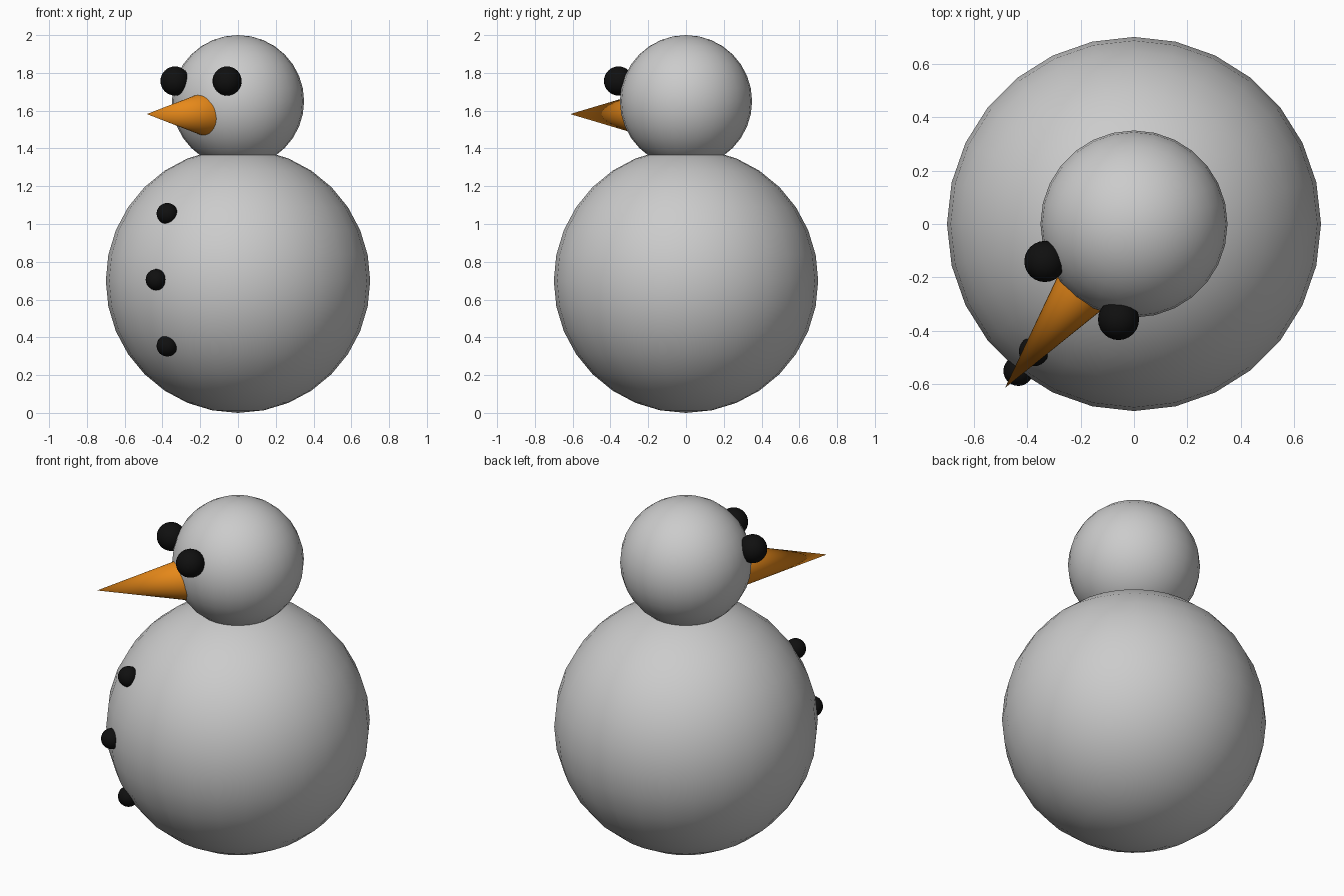
import bpy, math
from mathutils import Vector

if "Cube" in bpy.data.objects:
    bpy.data.objects.remove(bpy.data.objects["Cube"])

HEADING = math.radians(180 + 51.8)   # compass direction the face points in


def material(name, rgb):
    m = bpy.data.materials.new(name)
    m.diffuse_color = (*rgb, 1)
    m.use_nodes = True
    m.node_tree.nodes["Principled BSDF"].inputs["Base Color"].default_value = m.diffuse_color
    return m


coal = material("coal", (0.005, 0.005, 0.005))
orange = material("orange", (0.8, 0.25, 0.01))


def polar(radius, offset_deg, z):
    a = HEADING + math.radians(offset_deg)
    return Vector((radius * math.cos(a), radius * math.sin(a), z))


def finish(name, mat, angle):
    ob = bpy.context.object
    ob.name = name
    if mat:
        ob.data.materials.append(mat)
    bpy.ops.object.shade_smooth_by_angle(angle=math.radians(angle))
    return ob


def ball(name, radius, loc, mat=None, segments=24, rings=16):
    bpy.ops.mesh.primitive_uv_sphere_add(segments=segments, ring_count=rings,
                                         radius=radius, location=loc)
    return finish(name, mat, 40)


# Body and head
ball("body", 0.70, (0, 0, 0.70), segments=28)
ball("head", 0.35, (0, 0, 1.65), segments=28)

# Eyes, either side of the heading
for side, offset in (("left", 29), ("right", -29)):
    ball(f"{side}_eye", 0.077, polar(0.362, offset, 1.757), coal)

# Buttons, centred on the body surface
for i, elevation in enumerate((30, 0, -30)):
    e = math.radians(elevation)
    ball(f"button_{i + 1}", 0.056,
         polar(0.70 * math.cos(e), 0, 0.705 + 0.70 * math.sin(e)), coal)

# Carrot nose, pointing level along the heading
start, tip = 0.26, 0.78
bpy.ops.mesh.primitive_cone_add(vertices=32, radius1=0.12, radius2=0,
                                depth=tip - start,
                                location=polar((start + tip) / 2, 0, 1.582),
                                rotation=(0, math.pi / 2, HEADING))
finish("nose", orange, 40)
